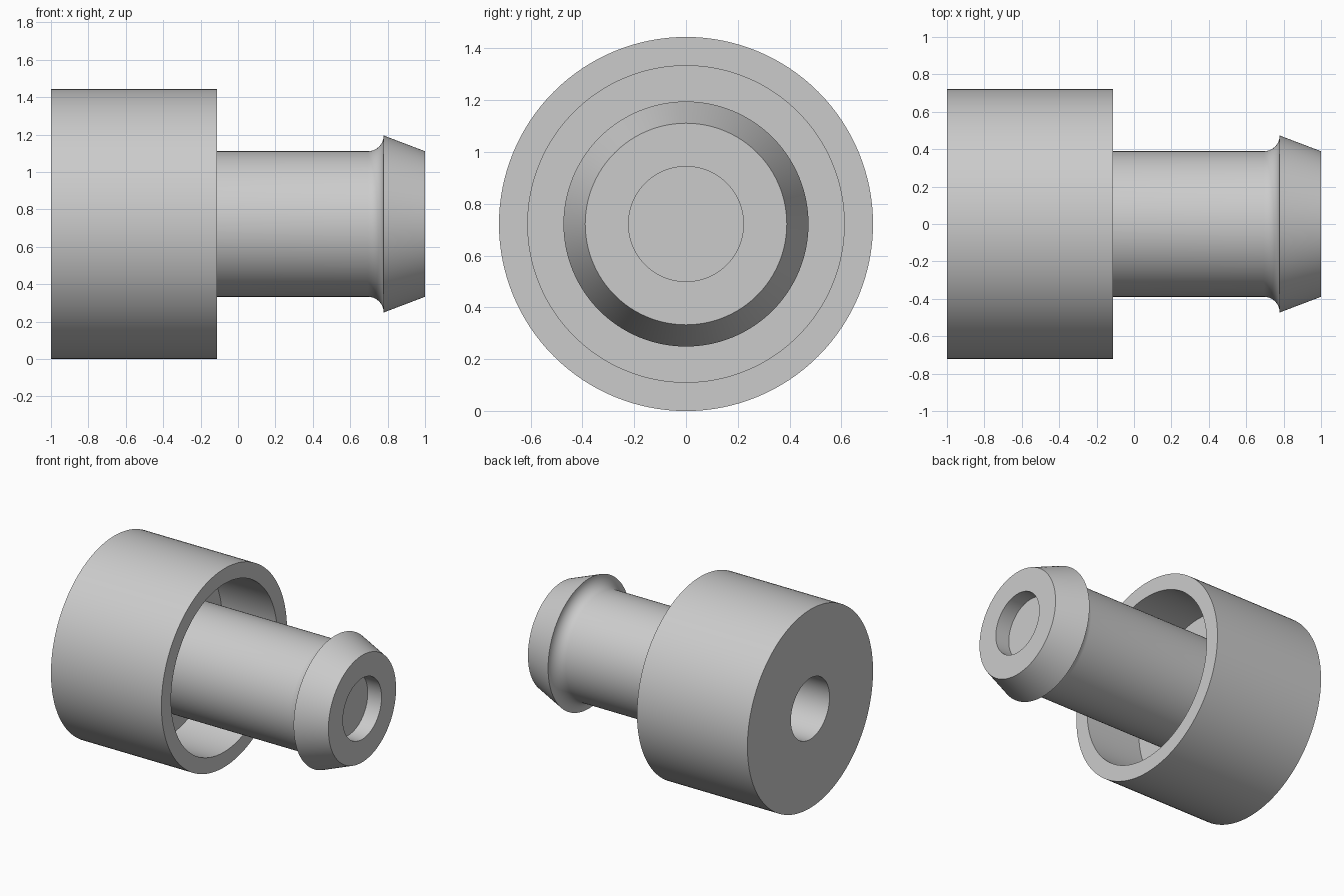
import bpy, bmesh, math
from mathutils import Matrix, Vector

cube = bpy.data.objects.get("Cube")
if cube:
    bpy.data.objects.remove(cube, do_unlink=True)

# Single grey material
grey = bpy.data.materials.new("light grey")
grey.use_nodes = True
colour = (0.6, 0.6, 0.6, 1)
grey.diffuse_color = colour
grey.node_tree.nodes["Principled BSDF"].inputs["Base Color"].default_value = colour

AXIS_Z = 0.722
SEGMENTS = 128

# Concave fillet between the stem and the barb lip
FILLET = 0.084
fillet = []
for i in range(9):
    a = math.pi / 2 * i / 8
    fillet.append((0.695 + FILLET * math.sin(a), 0.473 - FILLET * math.cos(a)))

# Half section as (distance along x, radius)
bore = [(0.78, 0), (0.78, 0.222), (-1, 0.222)]
cup = [(-1, 0.722), (-0.111, 0.722), (-0.111, 0.611), (-0.555, 0.611), (-0.555, 0.389)]
tip = [(1, 0.389), (1, 0.222), (0.889, 0.222), (0.889, 0)]
profile = bore + cup + fillet + tip

# Revolve the section about the x axis
bm = bmesh.new()
verts = [bm.verts.new((x, 0, r)) for x, r in profile]
edges = [bm.edges.new(pair) for pair in zip(verts, verts[1:])]
bmesh.ops.spin(bm, geom=verts + edges, cent=(0, 0, 0), axis=(1, 0, 0),
               angle=math.tau, steps=SEGMENTS, use_duplicate=False)
bmesh.ops.remove_doubles(bm, verts=bm.verts, dist=0.0005)
bmesh.ops.recalc_face_normals(bm, faces=bm.faces)
bmesh.ops.transform(bm, matrix=Matrix.Translation(Vector((0, 0, AXIS_Z))), verts=bm.verts)

mesh = bpy.data.meshes.new("barbed_cup_connector")
bm.to_mesh(mesh)
bm.free()
mesh.materials.append(grey)
connector = bpy.data.objects.new("barbed_cup_connector", mesh)
bpy.context.collection.objects.link(connector)

# Smooth round walls, sharp rims
bpy.ops.object.select_all(action="DESELECT")
connector.select_set(True)
bpy.context.view_layer.objects.active = connector
bpy.ops.object.shade_smooth_by_angle(angle=math.radians(20))
